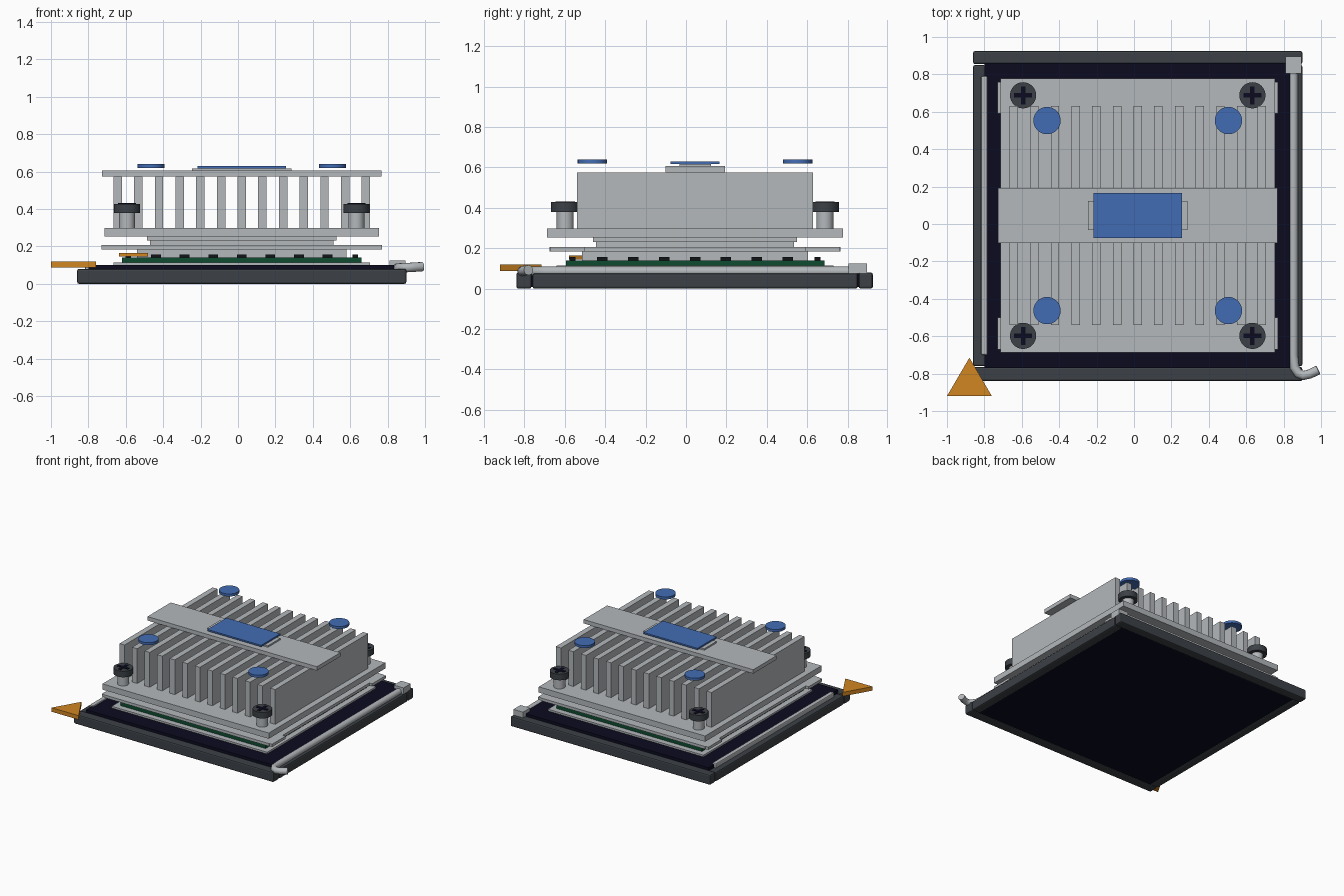
import bpy
import bmesh
from math import pi, radians

if "Cube" in bpy.data.objects:
    bpy.data.objects.remove(bpy.data.objects["Cube"])

CX, CY = 0.02, 0.045  # centre of the cooler stack


def material(name, rgb):
    lin = [(c / 255 / 12.92) if c < 11 else ((c / 255 + 0.055) / 1.055) ** 2.4 for c in rgb]
    m = bpy.data.materials.new(name)
    m.use_nodes = True
    m.diffuse_color = (*lin, 1)
    m.node_tree.nodes["Principled BSDF"].inputs["Base Color"].default_value = (*lin, 1)
    return m


METAL = material("light metal", (180, 184, 187))
FRAME = material("charcoal plastic", (60, 65, 70))
NAVY = material("dark navy plastic", (11, 11, 32))
GREEN = material("circuit board green", (14, 76, 48))
BLACK = material("chip black", (18, 20, 24))
BLUE = material("label blue", (66, 108, 180))
ORANGE = material("marker orange", (208, 134, 34))


def finish(name, bm, mat, bevel=0):
    bmesh.ops.recalc_face_normals(bm, faces=bm.faces)
    me = bpy.data.meshes.new(name)
    bm.to_mesh(me)
    bm.free()
    ob = bpy.data.objects.new(name, me)
    bpy.context.collection.objects.link(ob)
    me.materials.append(mat)
    if bevel:
        mod = ob.modifiers.new("bevel", "BEVEL")
        mod.width = bevel
        mod.segments = 2
    return ob


def boxes(name, mat, ranges, bevel=0):
    """One object made of boxes given as (x0, x1, y0, y1, z0, z1)."""
    bm = bmesh.new()
    for x0, x1, y0, y1, z0, z1 in ranges:
        for v in bmesh.ops.create_cube(bm, size=1)["verts"]:
            v.co = (x1 if v.co.x > 0 else x0, y1 if v.co.y > 0 else y0, z1 if v.co.z > 0 else z0)
    return finish(name, bm, mat, bevel)


def centred(hx, hy, z0, z1, x=CX, y=CY):
    return (x - hx, x + hx, y - hy, y + hy, z0, z1)


def disc(name, mat, x, y, r, z0, z1):
    bpy.ops.mesh.primitive_cylinder_add(vertices=32, radius=r, depth=z1 - z0,
                                        location=(x, y, (z0 + z1) / 2))
    ob = bpy.context.object
    ob.name = name
    ob.data.materials.append(mat)
    bpy.ops.object.shade_smooth_by_angle(angle=radians(35))


def prism(name, mat, points, z0, z1):
    bm = bmesh.new()
    face = bm.faces.new([bm.verts.new((x, y, z0)) for x, y in points])
    ext = bmesh.ops.extrude_face_region(bm, geom=[face])["geom"]
    for v in ext:
        if isinstance(v, bmesh.types.BMVert):
            v.co.z = z1
    finish(name, bm, mat)


# Socket frame and bed
boxes("front_frame_bar", FRAME, [(-0.86, 0.9, -0.84, -0.765, 0, 0.08)], 0.01)
boxes("back_frame_bar", FRAME, [(-0.86, 0.9, 0.855, 0.925, 0, 0.08)], 0.01)
boxes("right_frame_bar", FRAME, [(-0.86, -0.795, -0.76, 0.85, 0, 0.075)], 0.01)
boxes("left_frame_bar", FRAME, [(0.83, 0.9, -0.76, 0.85, 0, 0.075)], 0.01)
boxes("socket_bed", NAVY, [(-0.8, 0.835, -0.77, 0.86, 0.008, 0.1)])
boxes("contact_plate", METAL, [centred(0.685, 0.685, 0.1, 0.114)])

# Hinge strip and retention lever
boxes("hinge_strip", METAL, [(-0.818, -0.783, -0.7, 0.79, 0.07, 0.11)], 0.008)
boxes("lever_block", METAL, [(0.81, 0.895, 0.805, 0.895, 0.075, 0.125)])
curve = bpy.data.curves.new("lever", "CURVE")
curve.dimensions = "3D"
curve.bevel_depth = 0.025
curve.bevel_resolution = 4
curve.use_fill_caps = True
path = [(0.852, 0.85, 0.085), (0.852, -0.7, 0.085), (0.858, -0.765, 0.085), (0.878, -0.798, 0.086),
        (0.905, -0.81, 0.087), (0.94, -0.802, 0.089), (0.985, -0.78, 0.092)]
spline = curve.splines.new("POLY")
spline.points.add(len(path) - 1)
for p, co in zip(spline.points, path):
    p.co = (*co, 1)
lever = bpy.data.objects.new("lever", curve)
bpy.context.collection.objects.link(lever)
curve.materials.append(METAL)
bpy.ops.object.select_all(action="DESELECT")
lever.select_set(True)
bpy.context.view_layer.objects.active = lever
bpy.ops.object.convert(target="MESH")
bpy.ops.object.shade_smooth_by_angle(angle=radians(50))

# Circuit board with a row of chips along each edge
boxes("circuit_board", GREEN, [centred(0.64, 0.64, 0.114, 0.14)])
chips = []
for i in range(-3, 4):
    for s in (-0.607, 0.607):
        chips.append(centred(0.026, 0.015, 0.14, 0.156, CX + i * 0.153, CY + s))
        chips.append(centred(0.015, 0.026, 0.14, 0.156, CX + s, CY + i * 0.153))
boxes("edge_chips", BLACK, chips)

# Heat spreader stack, with wider ears on the clamp plate corners
boxes("heat_spreader", METAL, [centred(0.56, 0.56, 0.14, 0.185)])
boxes("clamp_plate", METAL, [centred(0.725, 0.72, 0.185, 0.207)])
ears = [centred(0.0125, 0.085, 0.185, 0.207, CX + sx * 0.7375, CY + sy * 0.63)
        for sx in (-1, 1) for sy in (-1, 1)]
boxes("clamp_ears", METAL, ears)
boxes("core_step", METAL, [centred(0.49, 0.49, 0.207, 0.232)])
boxes("core_pad", METAL, [centred(0.507, 0.505, 0.232, 0.252)])
boxes("cooler_base", METAL, [centred(0.733, 0.733, 0.252, 0.298)])

# Cooling fins and bridge
boxes("cooling_fins", METAL, [centred(0.0225, 0.585, 0.298, 0.575, CX + i * 0.1106)
                              for i in range(-6, 7)])
boxes("bridge_bar", METAL, [centred(0.747, 0.147, 0.575, 0.606)])
boxes("label_riser", METAL, [centred(0.267, 0.078, 0.606, 0.618)])
boxes("label_plate", BLUE, [centred(0.237, 0.121, 0.618, 0.63)])

# Corner screws and blue caps
for sx, side in ((-1, "right"), (1, "left")):
    for sy, end in ((-1, "front"), (1, "back")):
        x, y = CX + sx * 0.613, CY + sy * 0.643
        tag = f"{end}_{side}"
        disc("screw_post_" + tag, METAL, x, y, 0.042, 0.298, 0.38)
        disc("screw_head_" + tag, FRAME, x, y, 0.07, 0.38, 0.428)
        boxes("screw_slot_" + tag, NAVY, [centred(0.048, 0.012, 0.425, 0.432, x, y),
                                          centred(0.012, 0.048, 0.425, 0.431, x, y)])
        disc("cap_" + tag, BLUE, CX + sx * 0.485, CY + sy * 0.508, 0.073, 0.62, 0.64)

# Orientation markers
prism("socket_marker", ORANGE, [(-1, -0.92), (-0.76, -0.92), (-0.88, -0.715)], 0.088, 0.12)
prism("board_marker", ORANGE, [(-0.635, -0.58), (-0.48, -0.58), (-0.558, -0.445)], 0.145, 0.165)
